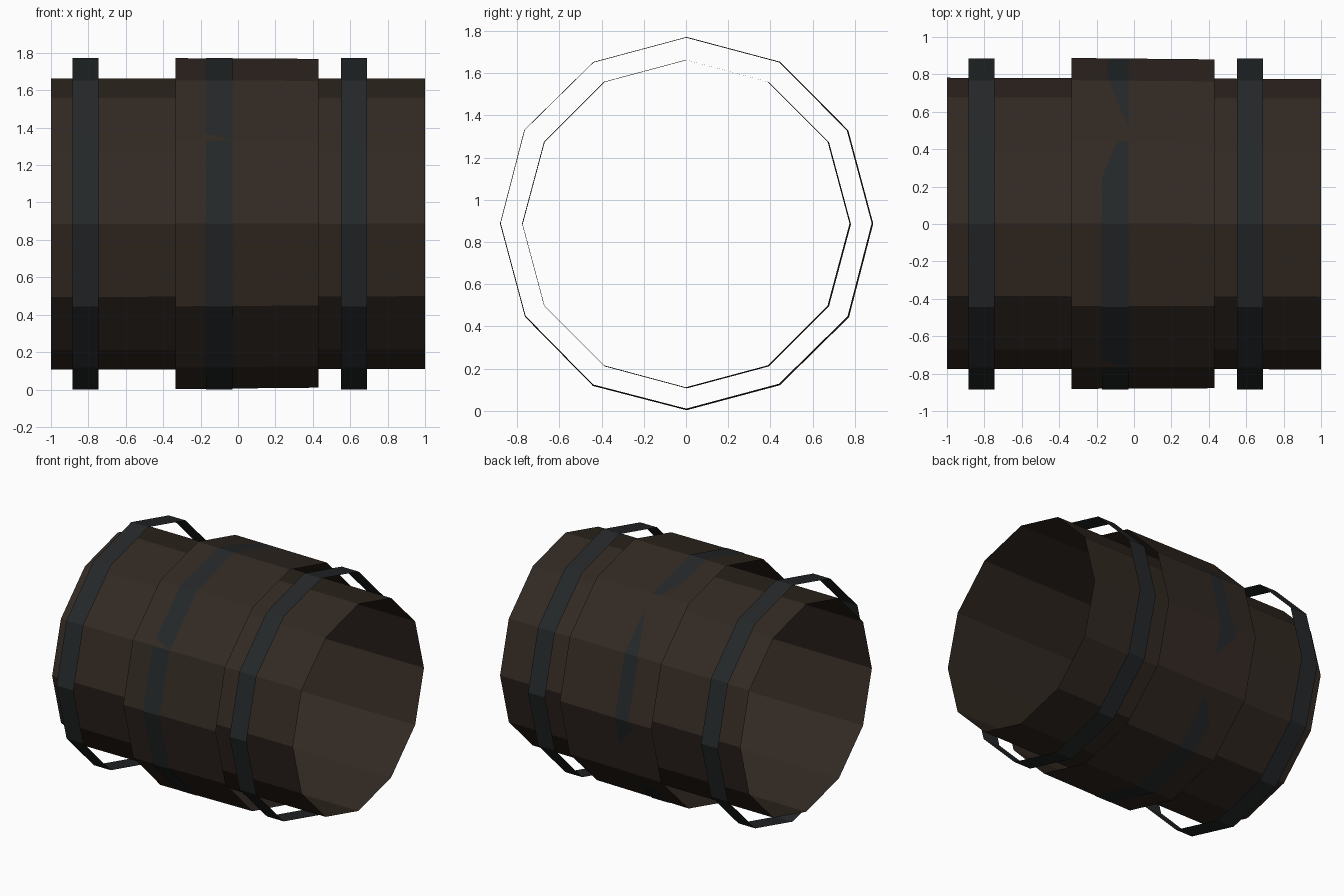
import bpy, bmesh
from math import sin, cos, radians

if "Cube" in bpy.data.objects:
    bpy.data.objects.remove(bpy.data.objects["Cube"])

SIDES = 12
MID_Z = 0.886


def material(name, rgb):
    m = bpy.data.materials.new(name)
    m.diffuse_color = (*rgb, 1)
    m.use_nodes = True
    m.node_tree.nodes["Principled BSDF"].inputs["Base Color"].default_value = m.diffuse_color
    return m


wood = material("dark_wood", (0.032, 0.022, 0.016))
iron = material("dark_iron", (0.018, 0.021, 0.022))


def tube(name, rings, mat, bumps={}):
    """Open, flat-faced tube along x; each ring is (x, radius, centre y, centre z)."""
    bm = bmesh.new()
    loops = []
    for x, r, cy, cz in rings:
        loop = []
        for i in range(SIDES):
            deg = i * 360 // SIDES
            a, rr = radians(deg), r + bumps.get(deg, 0)
            loop.append(bm.verts.new((x, cy + rr * cos(a), cz + rr * sin(a))))
        loops.append(loop)
    for a, b in zip(loops, loops[1:]):
        for i in range(SIDES):
            j = (i + 1) % SIDES
            bm.faces.new((a[i], a[j], b[j], b[i]))
    for f in bm.faces:
        f.normal_update()
        c = f.calc_center_median()
        if f.normal.y * c.y + f.normal.z * (c.z - MID_Z) < 0:
            f.normal_flip()
    mesh = bpy.data.meshes.new(name)
    bm.to_mesh(mesh)
    bm.free()
    mesh.materials.append(mat)
    ob = bpy.data.objects.new(name, mesh)
    bpy.context.collection.objects.link(ob)
    return ob


# Inner barrel wall, open at both ends and very slightly tilted
tube("barrel_body", [(-1, 0.778, 0.004, 0.884), (1, 0.776, -0.001, 0.887)], wood)

# Wider belly sleeve; a few uneven corners poke through the centre hoop
tube("barrel_belly", [(-0.335, 0.8845, 0.003, 0.887), (0.43, 0.879, 0.001, 0.889)],
     wood, {60: 0.001, 150: 0.004, 240: 0.004, 330: 0.004})

# Three thin iron hoops
for label, x0, x1 in (("left", -0.885, -0.745), ("centre", -0.17, -0.03), ("right", 0.55, 0.69)):
    tube(label + "_hoop", [(x0, 0.886, 0, MID_Z), (x1, 0.886, 0, MID_Z)], iron)
